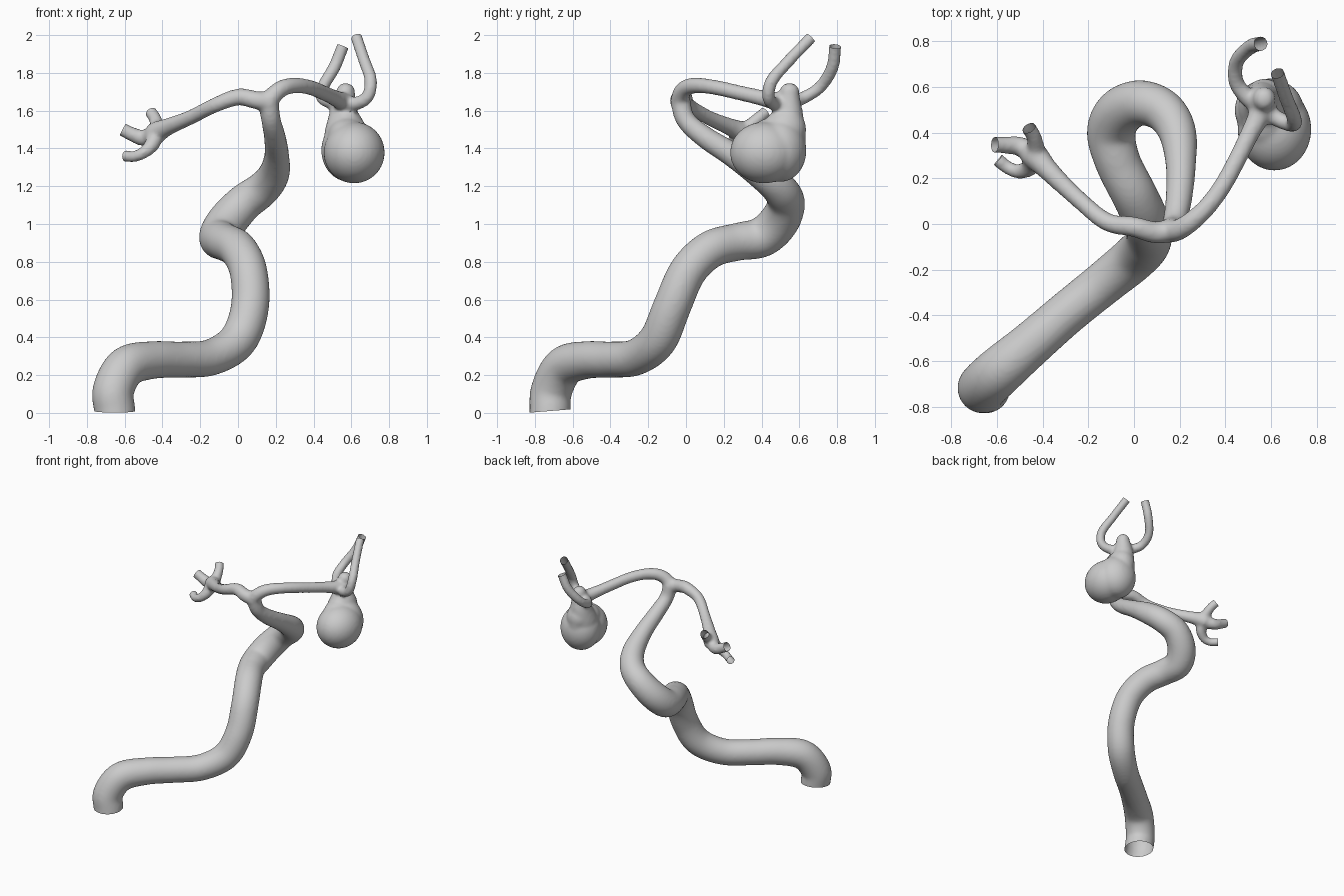
import bpy, bmesh, math
from mathutils import Vector, Matrix

if "Cube" in bpy.data.objects:
    bpy.data.objects.remove(bpy.data.objects["Cube"])

SIDES, STEPS, EXT = 24, 7, 0.04
bm = bmesh.new()
cuts = []  # open-end planes: (position, outward direction)


def spline(pts):
    """Catmull-Rom samples of (x, y, z, radius) points."""
    p = [Vector(q) for q in pts]
    p = [2 * p[0] - p[1]] + p + [2 * p[-1] - p[-2]]
    out = []
    for i in range(1, len(p) - 2):
        a, b, c, d = p[i - 1:i + 3]
        for s in range(STEPS):
            t = s / STEPS
            out.append(0.5 * (2 * b + (c - a) * t + (2 * a - 5 * b + 4 * c - d) * t * t
                              + (3 * b - a - 3 * c + d) * t ** 3))
    return out + [p[-2]]


def tube(pts, cut_start=False, cut_end=False):
    """Closed tube along a path; cut ends are lengthened, then trimmed open later."""
    path = spline(pts)
    if cut_start:
        d = (path[0].xyz - path[1].xyz).normalized()
        cuts.append((path[0].xyz, d))
        path.insert(0, Vector((*(path[0].xyz + d * EXT), path[0].w)))
    if cut_end:
        d = (path[-1].xyz - path[-2].xyz).normalized()
        cuts.append((path[-1].xyz, d))
        path.append(Vector((*(path[-1].xyz + d * EXT), path[-1].w)))
    rings, u = [], None
    for i, q in enumerate(path):
        t = (path[min(i + 1, len(path) - 1)].xyz - path[max(i - 1, 0)].xyz).normalized()
        u = t.orthogonal() if u is None else u - t * u.dot(t)
        u.normalize()
        v = t.cross(u)
        rings.append([bm.verts.new(q.xyz + q.w * (u * math.cos(a) + v * math.sin(a)))
                      for a in (2 * math.pi * k / SIDES for k in range(SIDES))])
    for r0, r1 in zip(rings, rings[1:]):
        for k in range(SIDES):
            j = (k + 1) % SIDES
            bm.faces.new((r0[k], r0[j], r1[j], r1[k]))
    bm.faces.new(rings[0][::-1])
    bm.faces.new(rings[-1])


def blob(c, r):
    m = Matrix.Translation(c) @ Matrix.Diagonal((*r, 1))
    bmesh.ops.create_uvsphere(bm, u_segments=32, v_segments=20, radius=1, matrix=m)


# winding main trunk
tube([(-.652, -.72, 0.01, .109), (-.66, -.712, .12, .11), (-.59, -.645, .245, .109),
      (-.45, -.525, .28, .1), (-.3, -.395, .282, .096), (-.14, -.265, .295, .097),
      (.0, -.15, .385, .102), (.063, -.075, .56, .101), (.055, .01, .75, .1),
      (.0, .13, .865, .1), (-.07, .27, .905, .1), (-.1, .4, .93, .107),
      (-.06, .49, 1.01, .107), (.03, .53, 1.11, .1), (.13, .495, 1.185, .093),
      (.19, .4, 1.265, .083), (.205, .25, 1.365, .066), (.195, .1, 1.46, .058),
      (.175, .0, 1.55, .052), (.16, -.03, 1.65, .054)], cut_start=True)

# left artery and its three twigs
tube([(.158, -.03, 1.645, .052), (.09, -.037, 1.657, .048), (.0, -.012, 1.672, .045),
      (-.12, .01, 1.63, .04), (-.25, .115, 1.565, .039), (-.37, .23, 1.515, .046),
      (-.43, .295, 1.485, .058), (-.46, .32, 1.46, .052)])
tube([(-.43, .3, 1.48, .048), (-.5, .34, 1.455, .043), (-.56, .345, 1.475, .038),
      (-.61, .347, 1.5, .036)], cut_end=True)
tube([(-.43, .29, 1.48, .045), (-.43, .34, 1.52, .038), (-.44, .385, 1.56, .034),
      (-.46, .42, 1.59, .033)], cut_end=True)
tube([(-.44, .29, 1.47, .047), (-.455, .25, 1.42, .04), (-.5, .23, 1.378, .033),
      (-.55, .245, 1.357, .03), (-.595, .28, 1.36, .031)], cut_end=True)

# right artery
tube([(.158, -.03, 1.64, .052), (.195, -.025, 1.69, .047), (.25, .01, 1.725, .044),
      (.32, .075, 1.733, .041), (.39, .17, 1.72, .04), (.45, .28, 1.695, .04),
      (.505, .39, 1.67, .042), (.55, .48, 1.65, .049), (.56, .53, 1.65, .052)])

# two rising twigs on the right
tube([(.55, .52, 1.65, .042), (.49, .56, 1.648, .038), (.445, .63, 1.672, .034),
      (.452, .715, 1.73, .033), (.51, .775, 1.83, .034), (.555, .79, 1.94, .033)], cut_end=True)
tube([(.56, .5, 1.645, .042), (.62, .465, 1.637, .037), (.685, .437, 1.672, .034),
      (.703, .455, 1.76, .034), (.667, .55, 1.87, .032), (.628, .66, 1.985, .032)], cut_end=True)

# bulging sac with its neck and top bump
tube([(.57, .548, 1.70, .05), (.562, .545, 1.63, .067), (.56, .54, 1.56, .084),
      (.565, .515, 1.48, .11), (.58, .49, 1.42, .12)])
blob((.57, .548, 1.7), (.05, .053, .048))
blob((.615, .415, 1.378), (.162, .182, .163))
blob((.592, .498, 1.39), (.152, .14, .168))
blob((.575, .48, 1.46), (.105, .155, .105))
blob((.572, .525, 1.5), (.098, .112, .115))

# fuse everything into one smooth skin
mesh = bpy.data.meshes.new("artery_tree")
bmesh.ops.recalc_face_normals(bm, faces=bm.faces)
bm.to_mesh(mesh)
bm.free()
obj = bpy.data.objects.new("artery_tree", mesh)
bpy.context.collection.objects.link(obj)
rem = obj.modifiers.new("fuse", 'REMESH')
rem.mode, rem.voxel_size = 'VOXEL', 0.011
smo = obj.modifiers.new("soften", 'SMOOTH')
smo.factor, smo.iterations = 0.5, 10
fused = bpy.data.meshes.new_from_object(obj.evaluated_get(bpy.context.evaluated_depsgraph_get()))
obj.modifiers.clear()

# trim the vessel ends so they are open and hollow
bm = bmesh.new()
bm.from_mesh(fused)
for pos, d in cuts:
    base = pos.z < .1
    if base:
        d = Vector((0, .08, -1))  # slightly slanted foot
    faces = [f for f in bm.faces if (f.calc_center_median() - pos).length < (.2 if base else .07)]
    edges = {e for f in faces for e in f.edges}
    verts = {v for f in faces for v in f.verts}
    bmesh.ops.bisect_plane(bm, geom=list(verts) + list(edges) + faces, dist=1e-5,
                           plane_co=pos, plane_no=d, clear_outer=True)
bmesh.ops.recalc_face_normals(bm, faces=bm.faces)
bm.to_mesh(fused)
bm.free()
obj.data = fused
fused.name = "artery_tree"

bpy.context.view_layer.objects.active = obj
obj.select_set(True)
bpy.ops.object.shade_smooth_by_angle(angle=math.radians(40))
